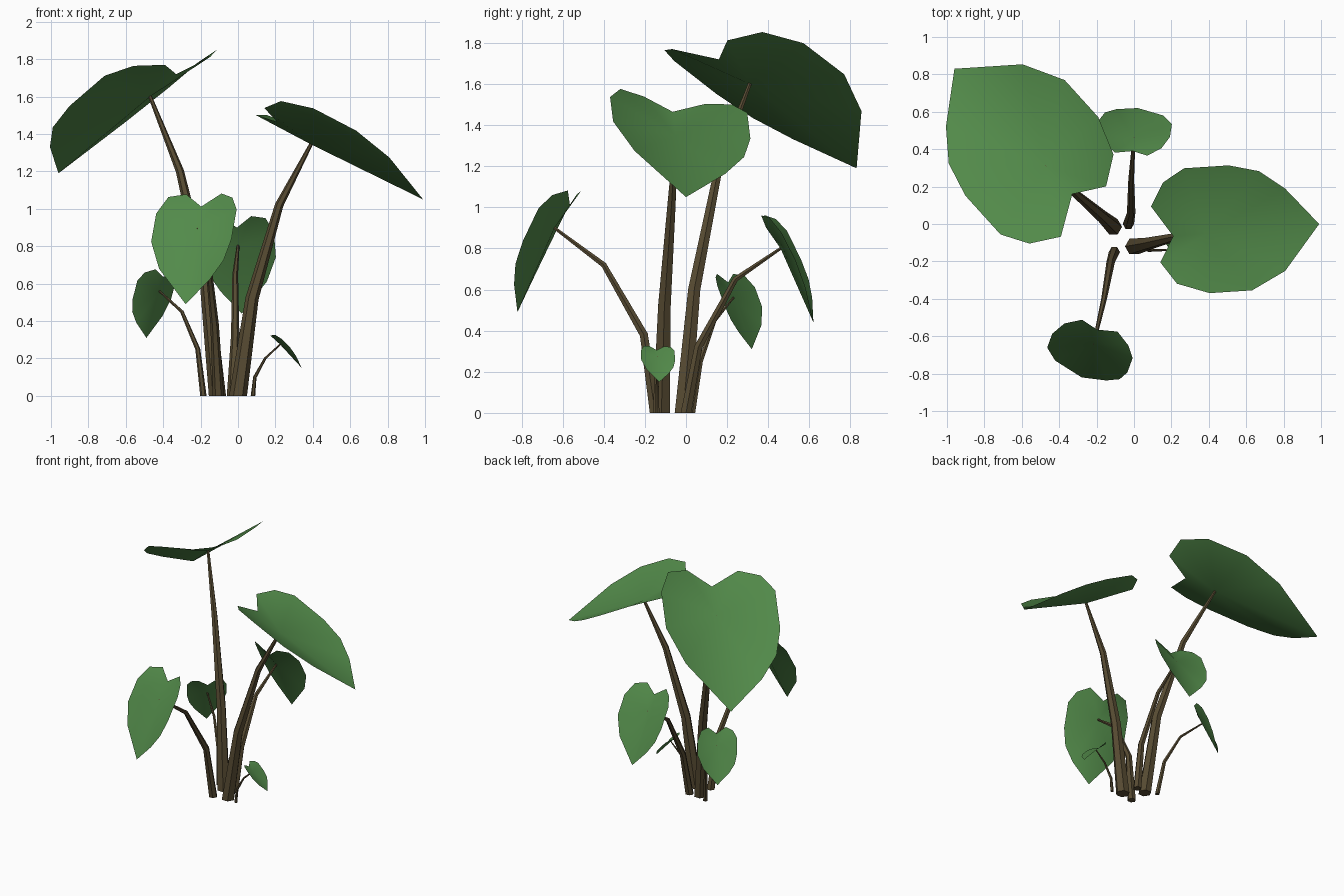
import bpy, bmesh, math
from mathutils import Vector

if "Cube" in bpy.data.objects:
    bpy.data.objects.remove(bpy.data.objects["Cube"])


def material(name, rgb):
    m = bpy.data.materials.new(name)
    m.diffuse_color = (*rgb, 1)
    m.use_nodes = True
    m.node_tree.nodes["Principled BSDF"].inputs["Base Color"].default_value = m.diffuse_color
    return m


LEAF = material("leaf green", (0.085, 0.255, 0.068))
STEM = material("stem brown", (0.095, 0.07, 0.032))

# Heart outline as (distance along midrib, distance sideways), notch = 0, tip = 1
LEFT = [(-.125, .19), (-.05, .33), (.09, .405), (.395, .40), (.60, .35), (.775, .232)]
RIGHT = [(-.12, .165), (-.06, .315), (.13, .395), (.42, .40), (.68, .29)]


def finish(bm, name, mat):
    me = bpy.data.meshes.new(name)
    bm.to_mesh(me)
    bm.free()
    me.materials.append(mat)
    ob = bpy.data.objects.new(name, me)
    bpy.context.collection.objects.link(ob)
    for p in me.polygons:
        p.use_smooth = True
    bpy.context.view_layer.objects.active = ob
    ob.select_set(True)
    bpy.ops.object.shade_smooth_by_angle(angle=math.radians(35))
    ob.select_set(False)


# Leaf: heart folded upward along its midrib, fanned from the stem joint
def leaf(name, notch, tip, joint, fold, roll):
    notch, tip = Vector(notch), Vector(tip)
    size = (tip - notch).length
    along = (tip - notch).normalized()
    left = Vector((0, 0, 1)).cross(along).normalized()
    up = along.cross(left)

    def place(u, w, side):
        a = math.radians(fold - side * roll)
        lift = w * math.sin(a) + 0.3 * min(u, 0)
        return notch + size * (u * along + side * w * math.cos(a) * left + lift * up)

    bm = bmesh.new()
    rim = [notch] + [place(u, w, -1) for u, w in RIGHT] + [tip]
    rim += [place(u, w, 1) for u, w in reversed(LEFT)]
    vs = [bm.verts.new(p) for p in rim]
    c = bm.verts.new(joint)
    for i, v in enumerate(vs):
        bm.faces.new((c, v, vs[(i + 1) % len(vs)]))
    finish(bm, name, LEAF)


# Stem: tapered six-sided tube along a bent path
def stem(name, path, r0, r1, sides=6):
    pts = [Vector(p) for p in path]
    bm = bmesh.new()
    rings = []
    for i, p in enumerate(pts):
        t = (pts[min(i + 1, len(pts) - 1)] - pts[max(i - 1, 0)]).normalized()
        if i == 0:
            t = Vector((0, 0, 1))
        x = (Vector((1, 0, 0)) - t * t.x).normalized()
        y = t.cross(x)
        r = r0 + (r1 - r0) * i / (len(pts) - 1)
        rings.append([bm.verts.new(p + r * (math.cos(a) * x + math.sin(a) * y))
                      for a in (math.tau * k / sides for k in range(sides))])
    for a, b in zip(rings, rings[1:]):
        for k in range(sides):
            j = (k + 1) % sides
            bm.faces.new((a[k], a[j], b[j], b[k]))
    bm.faces.new(rings[0][::-1])
    bm.faces.new(rings[-1])
    finish(bm, name, STEM)


# name, stem path (last point is the joint), radii, notch, tip, fold, roll
PLANT = [
    ("tall_left", [(-.11, -.015, 0), (-.17, .04, .6), (-.31, .16, 1.2), (-.47, .31, 1.6)],
     .046, .01, (-.33, .16, 1.72), (-.96, .83, 1.19), 15, 9),
    ("tall_right", [(0, -.12, 0), (.075, -.105, .52), (.22, -.07, 1.02), (.39, -.05, 1.345)],
     .048, .01, (.21, -.065, 1.465), (.99, 0, 1.05), 15, 9),
    ("front", [(-.105, -.15, 0), (-.125, -.205, .38), (-.16, -.4, .72), (-.215, -.64, .9)],
     .03, .008, (-.197, -.565, 1.012), (-.28, -.82, .49), 17, 0),
    ("back", [(-.03, 0, 0), (-.015, .06, .32), (-.015, .24, .65), (0, .46, .8)],
     .03, .008, (-.006, .39, .9), (.02, .62, .44), 20, 2),
    ("back_left", [(-.185, .03, 0), (-.215, .07, .25), (-.3, .14, .45), (-.42, .23, .56)],
     .017, .006, (-.4, .205, .635), (-.49, .32, .31), 16, 3),
    ("small_right", [(.08, -.14, 0), (.09, -.14, .1), (.145, -.14, .2), (.225, -.14, .275)],
     .012, .004, (.193, -.143, .305), (.34, -.13, .15), 14, 3),
]

for name, path, r0, r1, notch, tip, fold, roll in PLANT:
    stem(name + "_stem", path, r0, r1)
    leaf(name + "_leaf", notch, tip, path[-1], fold, roll)
